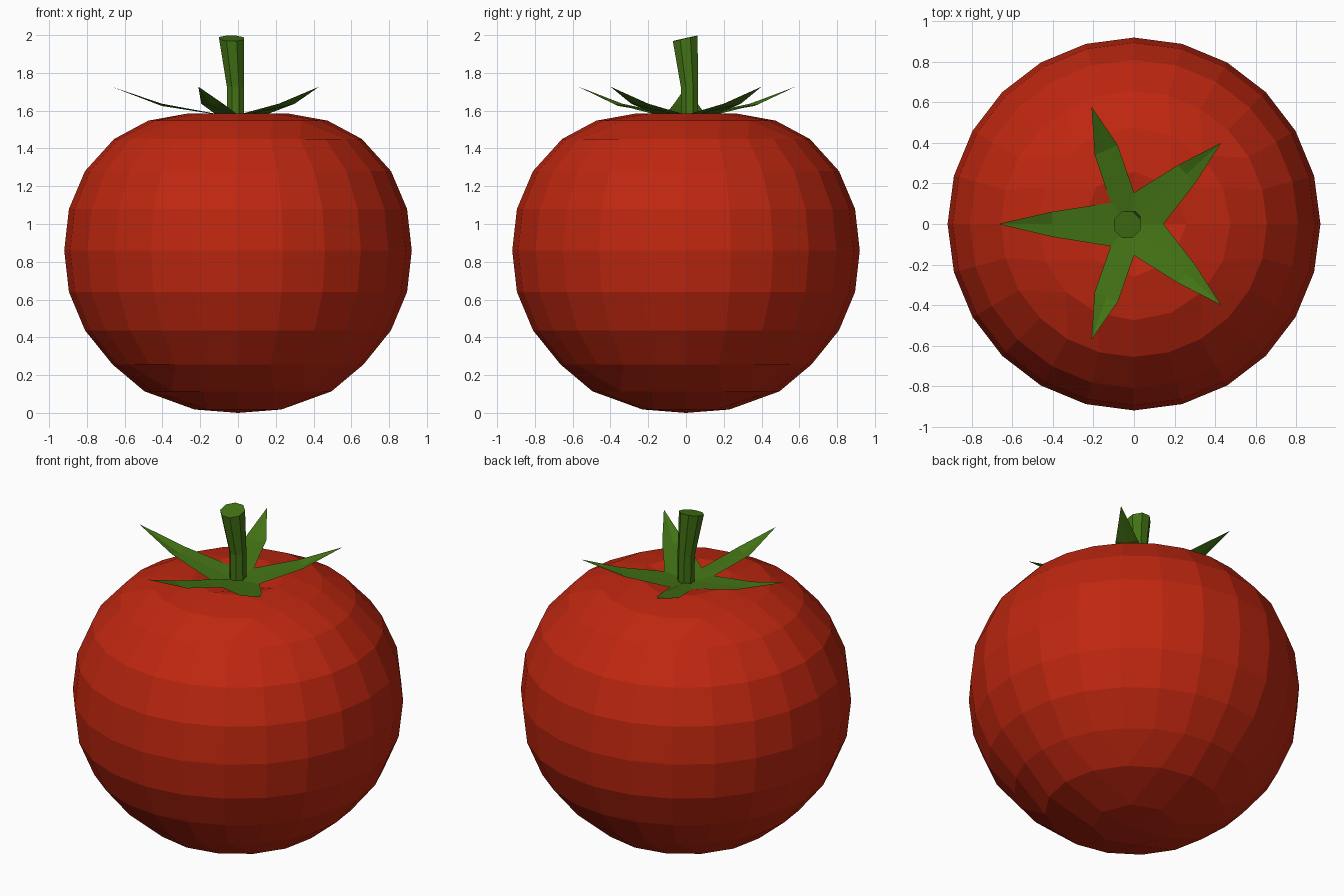
import bpy, bmesh, math
from mathutils import Vector

if "Cube" in bpy.data.objects:
    bpy.data.objects.remove(bpy.data.objects["Cube"])


def material(name, rgb):
    m = bpy.data.materials.new(name)
    m.diffuse_color = (*rgb, 1)
    m.use_nodes = True
    m.node_tree.nodes["Principled BSDF"].inputs["Base Color"].default_value = m.diffuse_color
    return m


RED = material("tomato red", (0.52, 0.02, 0.005))
GREEN = material("leaf green", (0.055, 0.17, 0.007))


def finish(bm, name, mat):
    me = bpy.data.meshes.new(name)
    bm.to_mesh(me)
    bm.free()
    me.materials.append(mat)
    ob = bpy.data.objects.new(name, me)
    bpy.context.collection.objects.link(ob)
    return ob


# Fruit: a 6x6x6 cube whose rows become round rings following a profile (radius, height)
side = {-3: (0.665, 0.257), -2: (0.81, 0.437), -1: (0.895, 0.64), 0: (0.92, 0.86),
        1: (0.895, 1.08), 2: (0.81, 1.28), 3: (0.656, 1.45)}
top = {0: (0, 1.53), 1: (0.26, 1.586), 2: (0.475, 1.547), 3: side[3]}
bottom = {0: (0, 0.0), 1: (0.23, 0.018), 2: (0.495, 0.114), 3: side[-3]}

bm = bmesh.new()
bmesh.ops.create_cube(bm, size=6)
bmesh.ops.subdivide_edges(bm, edges=bm.edges[:], cuts=5, use_grid_fill=True)
for v in bm.verts:
    i, j, k = (round(c) for c in v.co)
    m = max(abs(i), abs(j))
    r, z = top[m] if k == 3 else bottom[m] if k == -3 else side[k]
    if m == 0:
        x = y = 0
    elif abs(i) >= abs(j):
        a = math.pi / 4 * j / m
        x, y = math.copysign(math.cos(a), i), math.sin(a)
    else:
        a = math.pi / 4 * i / m
        x, y = math.sin(a), math.copysign(math.cos(a), j)
    v.co = (r * x, r * y, z)
finish(bm, "fruit", RED)

# Calyx: five pointed leaves rising from a small pentagon
tips = [(0.43, 0.40), (-0.21, 0.58), (-0.67, 0), (-0.21, -0.57), (0.43, -0.40)]
inner = [(0.145, 0), (0, 0.155), (-0.115, 0.105), (-0.115, -0.11), (0, -0.155)]
bm = bmesh.new()
centre = bm.verts.new((-0.02, 0, 1.565))
base = [bm.verts.new((x, y, 1.578)) for x, y in inner]
for n, tip in enumerate(tips):
    a, b = base[n], base[(n + 1) % 5]
    t = Vector((*tip, 1.727))
    mid = (a.co + b.co) / 2
    mid_z = mid.lerp(t, 0.52)
    across = (b.co - a.co).normalized() * 0.062
    mid_z.z = 1.637
    tip_v = bm.verts.new(t)
    p, q = bm.verts.new(mid_z - across), bm.verts.new(mid_z + across)
    spine = bm.verts.new(mid_z - Vector((0, 0, 0.012)))
    for f in ((centre, a, p, spine), (centre, spine, q, b),
              (p, tip_v, spine), (spine, tip_v, q)):
        bm.faces.new(f)
finish(bm, "calyx", GREEN)

# Stem: eight-sided, bent and widening to a slanted cut end
bm = bmesh.new()
path = [(-0.012, 0.018, 1.55, 0.049, 0), (-0.014, 0.018, 1.73, 0.049, 0.1),
        (-0.034, -0.004, 1.983, 0.071, 0.22)]
rings = []
for x, y, z, r, slant in path:
    ring = []
    for n in range(8):
        a = math.tau * (n + 0.5) / 8
        dx, dy = r * math.cos(a), r * math.sin(a)
        ring.append(bm.verts.new((x + dx, y + dy, z + slant * dy - 0.06 * slant * dx)))
    rings.append(ring)
for lo, hi in zip(rings, rings[1:]):
    for n in range(8):
        k = (n + 1) % 8
        bm.faces.new((lo[n], lo[k], hi[k], hi[n]))
bm.faces.new(rings[-1])
bm.faces.new(rings[0][::-1])
finish(bm, "stem", GREEN)
